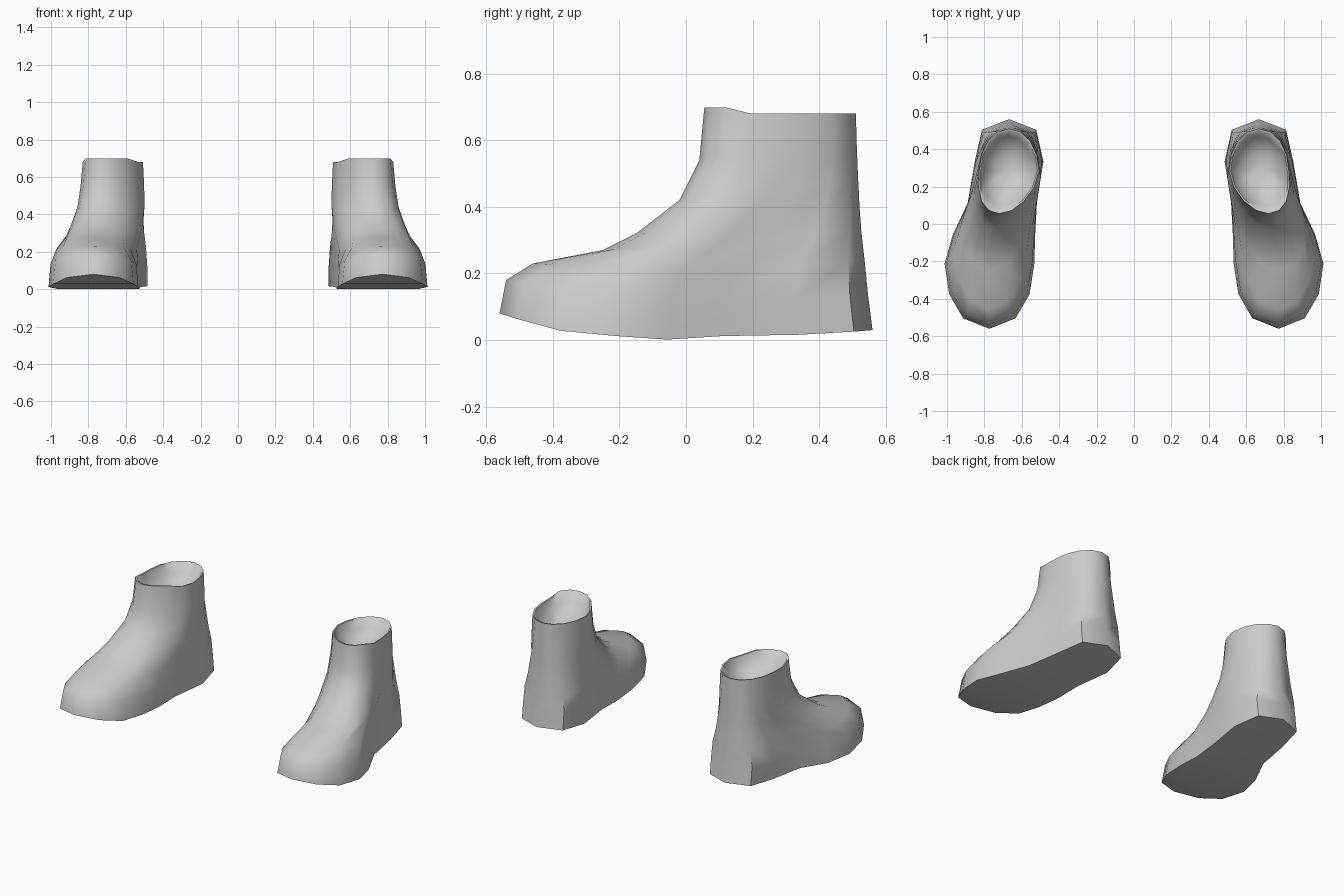
import bpy
import bmesh
import math

cube = bpy.data.objects.get("Cube")
if cube:
    bpy.data.objects.remove(cube)

grey = bpy.data.materials.new("plain_grey")
grey.use_nodes = True
colour = (0.6, 0.6, 0.6, 1)
grey.diffuse_color = colour
grey.node_tree.nodes["Principled BSDF"].inputs["Base Color"].default_value = colour

# Half outline of the sole from toe to heel: position along, half width
SOLE = [(0, 0), (.05, .14), (.165, .215), (.31, .24), (.45, .22),
        (.6, .185), (.8, .183), (.95, .145), (1, 0)]
# Underside height along y
UNDER = [(-.56, .08), (-.4, .03), (-.08, 0), (.1, .012), (.4, .017), (.56, .03)]
# Rings going up: toe y, toe z, heel y, heel z, sag, ankle blend, toe width
RINGS = [(-.56, .08, .56, .03, 0, 0, 1),
         (-.54, .18, .546, .14, .04, 0, .92),
         (-.46, .23, .536, .24, .02, .1, .74),
         (-.25, .27, .526, .33, 0, .4, .8),
         (-.15, .32, .521, .4, 0, .55, .85),
         (-.02, .42, .517, .48, 0, .75, .92),
         (.04, .54, .513, .57, 0, .9, 1),
         (.055, .69, .51, .68, 0, 1, 1)]
LAST = len(SOLE) - 1


def lerp(a, b, f):
    return a + (b - a) * f


def under_height(y):
    for (y0, z0), (y1, z1) in zip(UNDER, UNDER[1:]):
        if y <= y1:
            return lerp(z0, z1, (y - y0) / (y1 - y0))
    return UNDER[-1][1]


def centre_x(y):
    return .668 + .105 * min(1, max(0, (.25 - y) / .4))


def ring_points(index):
    toe_y, toe_z, heel_y, heel_z, sag, blend, width = RINGS[index]
    inner, outer = [], []
    for i, (t, w) in enumerate(SOLE):
        angle = math.pi * i / LAST
        t = lerp(t, (1 - math.cos(angle)) / 2, blend)
        w = lerp(w, .16 * math.sin(angle), blend)
        w *= lerp(width, 1, min(1, t / .7))
        y = lerp(toe_y, heel_y, t)
        z = lerp(toe_z, heel_z, t) - sag * math.sin(math.pi * t)
        if index == 0:
            z = under_height(y)
        if index == len(RINGS) - 1:
            z = .698 if y < .17 else .68
        outer.append((centre_x(y) + w, y, z))
        inner.append((centre_x(y) - w, y, z))
    return outer + inner[-2:0:-1]


def make_boot(name, side):
    bm = bmesh.new()

    def add_ring(points):
        return [bm.verts.new((x * side, y, z)) for x, y, z in points]

    def bridge(a, b):
        for i in range(len(a)):
            j = (i + 1) % len(a)
            bm.faces.new((a[i], a[j], b[j], b[i]))

    # Outer shell
    rings = [add_ring(ring_points(i)) for i in range(len(RINGS))]

    # Thin rim and hollow lining
    rim = ring_points(len(RINGS) - 1)
    for scale, drop in ((.95, .002), (.82, .06), (.45, .11)):
        rings.append(add_ring([(lerp(.668, x, scale), lerp(.285, y, scale), z - drop)
                               for x, y, z in rim]))
    for a, b in zip(rings, rings[1:]):
        bridge(a, b)
    floor = bm.verts.new((.668 * side, .285, .56))
    top = rings[-1]
    for i in range(len(top)):
        bm.faces.new((top[i], top[(i + 1) % len(top)], floor))

    # Sole made of strips across the foot
    sole = rings[0]
    for i in range(LAST):
        strip = [sole[i], sole[i + 1], sole[-i - 1], sole[-i]]
        bm.faces.new(list(dict.fromkeys(strip)))

    bmesh.ops.recalc_face_normals(bm, faces=bm.faces)
    mesh = bpy.data.meshes.new(name)
    bm.to_mesh(mesh)
    bm.free()
    mesh.materials.append(grey)
    boot = bpy.data.objects.new(name, mesh)
    bpy.context.collection.objects.link(boot)
    bpy.ops.object.select_all(action="DESELECT")
    boot.select_set(True)
    bpy.context.view_layer.objects.active = boot
    bpy.ops.object.shade_smooth_by_angle(angle=math.radians(55))


make_boot("left_boot", 1)
make_boot("right_boot", -1)
